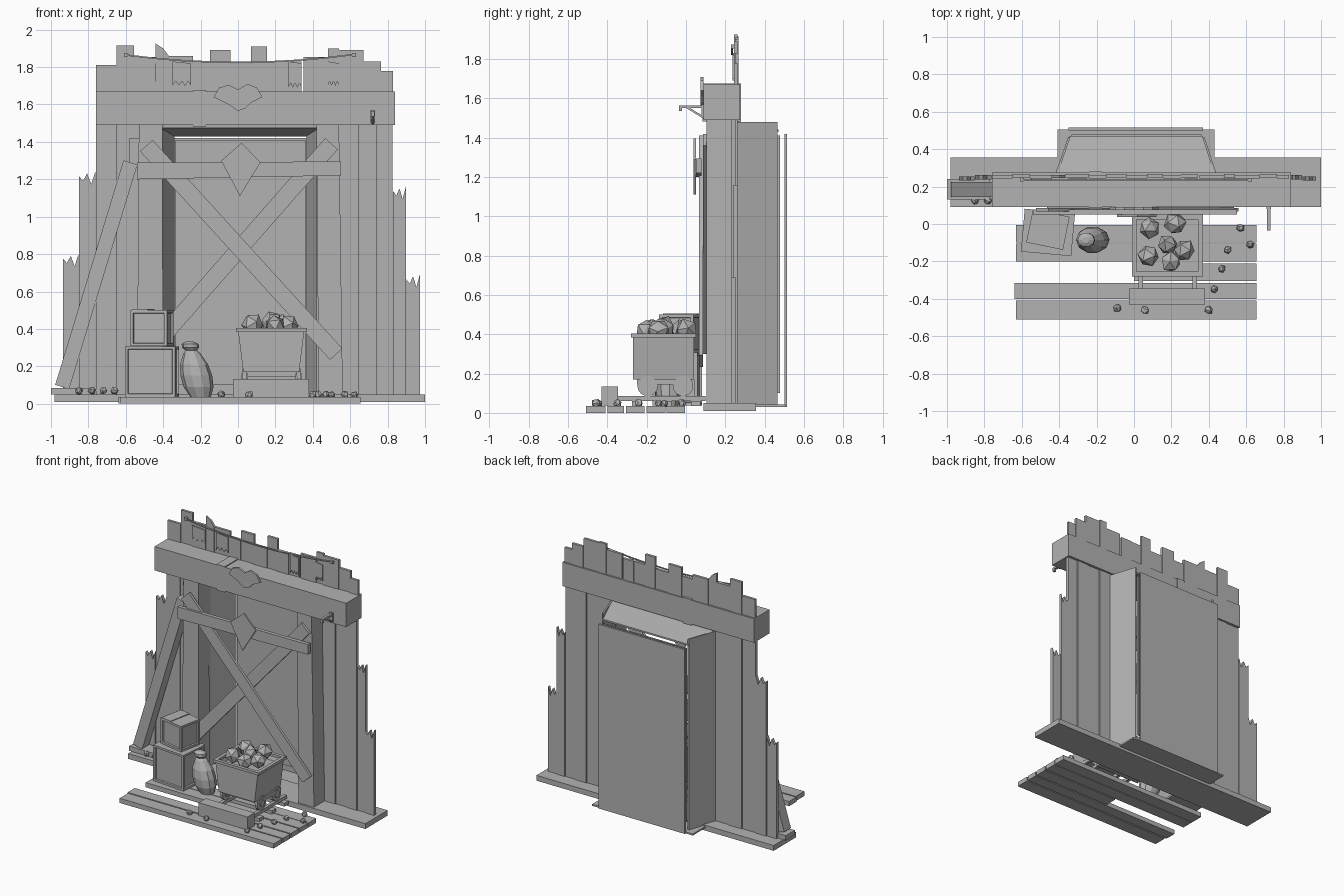
import bpy, bmesh, math, random
from mathutils import Vector, Matrix

old = bpy.data.objects.get("Cube")
if old:
    bpy.data.objects.remove(old)
random.seed(4)

mat = bpy.data.materials.new("plain_grey")
mat.use_nodes = True
GREY = (0.45, 0.45, 0.45, 1)
mat.diffuse_color = GREY
mat.node_tree.nodes["Principled BSDF"].inputs["Base Color"].default_value = GREY


def finish(name, bm):
    bmesh.ops.recalc_face_normals(bm, faces=bm.faces)
    me = bpy.data.meshes.new(name)
    bm.to_mesh(me)
    bm.free()
    me.materials.append(mat)
    ob = bpy.data.objects.new(name, me)
    bpy.context.collection.objects.link(ob)
    return ob


def add_box(bm, x, y, z):
    size = (x[1] - x[0], y[1] - y[0], z[1] - z[0])
    mid = Vector((sum(x) / 2, sum(y) / 2, sum(z) / 2))
    bmesh.ops.create_cube(bm, size=1, matrix=Matrix.Translation(mid) @ Matrix.Diagonal((*size, 1)))


def box(name, x, y, z):
    bm = bmesh.new()
    add_box(bm, x, y, z)
    return finish(name, bm)


def plate(name, outline, y0, y1):
    """Extrude an x-z outline from y0 to y1."""
    bm = bmesh.new()
    face = bm.faces.new([bm.verts.new((x, y0, z)) for x, z in outline])
    new = bmesh.ops.extrude_face_region(bm, geom=[face])["geom"]
    bmesh.ops.translate(bm, vec=(0, y1 - y0, 0), verts=[v for v in new if isinstance(v, bmesh.types.BMVert)])
    return finish(name, bm)


def strut(name, a, b, width, y0, y1):
    """Straight board between two x-z points."""
    a, b = Vector(a), Vector(b)
    d = (b - a).normalized()
    n = Vector((-d.y, d.x)) * width / 2
    return plate(name, [a - n, b - n, b + n, a + n], y0, y1)


def rock(name, loc, r, sub=1):
    bm = bmesh.new()
    bmesh.ops.create_icosphere(bm, subdivisions=sub, radius=r)
    for v in bm.verts:
        v.co *= random.uniform(0.85, 1.1)
    turn = Matrix.Rotation(random.uniform(0, 6), 4, (1, 1, 1))
    bm.transform(Matrix.Translation(loc) @ turn)
    return finish(name, bm)


def ragged(name, x0, x1, z0, z1, y0, y1, rough=0.02):
    """Upright plank with a splintered top."""
    pts = [(x0, z0), (x1, z0)]
    for i in range(5):
        pts.append((x1 + (x0 - x1) * i / 4, z1 - rough * (0, 2.2, 0.3, 1.6, 0.8)[i]))
    return plate(name, pts, y0, y1)


# Ground sill and floor planks
box("ground_sill", (-0.98, 1), (0.09, 0.355), (0.01, 0.05))
box("prop_foot", (-1, -0.77), (0.13, 0.24), (0.05, 0.085))
for i, (x0, y0, y1) in enumerate([(-0.63, -0.51, -0.41), (-0.64, -0.4, -0.315), (0, -0.305, -0.21),
                                  (-0.63, -0.2, -0.105), (-0.63, -0.1, -0.005)]):
    box(f"floor_plank_{i}", (x0, 0.655), (y0, y1), (0, 0.035))

# Wall planks either side of the opening
walls = [(-0.935, -0.85, 0.8), (-0.85, -0.76, 1.24), (-0.76, -0.645, 1.5), (-0.645, -0.53, 1.5),
         (-0.53, -0.405, 1.5), (0.42, 0.54, 1.5), (0.54, 0.65, 1.5), (0.65, 0.745, 1.5),
         (0.745, 0.83, 1.5), (0.83, 0.9, 1.16), (0.9, 0.975, 0.69)]
for i, (x0, x1, top) in enumerate(walls):
    step = 0.006 * (i % 2)
    ragged(f"wall_plank_{i}", x0, x1 - 0.003, 0.05, top, 0.232 + step, 0.255 + step, 0.03 if top < 1.4 else 0)

# Boards standing above the lintel
tops = [(-0.76, -0.65, 1.81), (-0.65, -0.555, 1.915), (-0.555, -0.44, 1.855), (-0.37, -0.24, 1.86),
        (-0.24, -0.15, 1.825), (-0.15, -0.04, 1.89), (-0.04, 0.07, 1.82), (0.07, 0.155, 1.91),
        (0.155, 0.25, 1.83), (0.25, 0.34, 1.83), (0.35, 0.48, 1.855), (0.48, 0.54, 1.9),
        (0.54, 0.67, 1.89), (0.67, 0.765, 1.83), (0.765, 0.83, 1.78)]
for i, (x0, x1, top) in enumerate(tops):
    step = 0.006 * (i % 2)
    box(f"top_board_{i}", (x0, x1), (0.243 + step, 0.262 + step), (1.6, top))
plate("broken_top_board", [(-0.44, 1.6), (-0.37, 1.6), (-0.37, 1.86), (-0.4, 1.9), (-0.44, 1.925)], 0.245, 0.262)
for i, (x0, x1, z0) in enumerate([(-0.55, -0.44, 1.72), (-0.35, -0.25, 1.7), (0.27, 0.34, 1.69), (0.48, 0.54, 1.7)]):
    zig = [(x0 + (x1 - x0) * k / 6, z0 + 0.025 * (k % 2)) for k in range(7)]
    plate(f"splintered_slat_{i}", zig + [(x1, 1.82), (x0, 1.83)], 0.236, 0.243)

# Sagging wire with its pegs
for i in range(8):
    xs = [-0.6 + 1.22 * k / 8 for k in (i, i + 1)]
    strut(f"wire_{i}", *[(x, 1.825 + 0.11 * x * x) for x in xs], 0.008, 0.23, 0.238)
for x in (-0.6, 0.62):
    box("wire_peg", (x - 0.01, x + 0.01), (0.228, 0.25), (1.855, 1.875))

# Lintel with strap, crest and bracket
box("lintel", (-0.76, 0.84), (0.09, 0.275), (1.49, 1.67))
box("lintel_strap", (-0.24, -0.17), (0.085, 0.28), (1.483, 1.677))
plate("lintel_crest", [(-0.13, 1.64), (-0.1, 1.69), (-0.05, 1.705), (0, 1.68), (0.05, 1.71), (0.1, 1.69),
                       (0.13, 1.64), (0.07, 1.61), (0.04, 1.58), (0, 1.565), (-0.05, 1.6)], 0.075, 0.09)
box("bracket_arm", (0.71, 0.73), (-0.03, 0.09), (1.55, 1.565))
box("bracket_mount", (0.708, 0.732), (0.08, 0.09), (1.5, 1.57))
box("bracket_tip", (0.71, 0.73), (-0.035, -0.02), (1.535, 1.565))
brace = box("bracket_brace", (-0.007, 0.007), (-0.055, 0.055), (-0.005, 0.005))
brace.location = (0.72, 0.045, 1.53)
brace.rotation_euler.x = -0.55

# Posts, crosspiece and diagonal braces
plate("right_post", [(-0.54, 0.05), (-0.4, 0.05), (-0.405, 1.49), (-0.53, 1.49)], 0.105, 0.232)
plate("left_post", [(0.43, 0.05), (0.56, 0.05), (0.54, 1.49), (0.42, 1.49)], 0.105, 0.232)
plate("crosspiece", [(-0.54, 1.2), (0.55, 1.22), (0.55, 1.295), (-0.54, 1.29)], 0.05, 0.078)
plate("crosspiece_diamond", [(-0.09, 1.3), (0.02, 1.395), (0.12, 1.29), (0.01, 1.11)], 0.038, 0.05)
strut("front_brace", (-0.49, 1.38), (0.525, 0.265), 0.09, 0.066, 0.086)
strut("rear_brace", (0.5, 1.39), (-0.43, 0.33), 0.09, 0.086, 0.106)
strut("leaning_prop", (-0.575, 1.29), (-0.94, 0.09), 0.078, 0.145, 0.225)
box("prop_peg", (-0.58, -0.53), (0.17, 0.2), (1.28, 1.42))

# Tunnel recess: slanted sides, sloping ceiling, back panel
for s, front, back in (("right", -0.415, -0.34), ("left", 0.435, 0.365)):
    bm = bmesh.new()
    t = 0.012 if back > 0 else -0.012
    plan = [(front, 0.25), (back, 0.465), (back + t, 0.465), (front + t, 0.25)]
    face = bm.faces.new([bm.verts.new((x, y, 0.04)) for x, y in plan])
    new = bmesh.ops.extrude_face_region(bm, geom=[face])["geom"]
    bmesh.ops.translate(bm, vec=(0, 0, 1.44), verts=[v for v in new if isinstance(v, bmesh.types.BMVert)])
    finish(f"{s}_recess_wall", bm)
bm = bmesh.new()
add_box(bm, (-0.415, 0.435), (0.25, 0.47), (1.475, 1.487))
for v in bm.verts:
    if v.co.y > 0.4:
        v.co.z -= 0.045
        v.co.x += 0.07 if v.co.x < 0 else -0.07
finish("recess_ceiling", bm)
box("recess_inner_back", (-0.335, 0.36), (0.465, 0.478), (0.1, 1.41))
box("recess_floor", (-0.41, 0.43), (0.34, 0.505), (0.03, 0.042))
box("recess_back_panel", (-0.35, 0.37), (0.5, 0.515), (0.03, 1.42))


# Crates with recessed panels
def crate(name, size, loc, turn):
    bm = bmesh.new()
    add_box(bm, *[(-s / 2, s / 2) for s in size])
    sides = [f for f in bm.faces if abs(f.normal.z) < 0.5]
    bmesh.ops.inset_individual(bm, faces=sides, thickness=0.022)
    bmesh.ops.inset_individual(bm, faces=sides, thickness=0.003, depth=-0.012)
    bm.transform(Matrix.Translation(loc) @ Matrix.Rotation(turn, 4, "Z"))
    finish(name, bm)


crate("lower_crate", (0.27, 0.23, 0.27), (-0.46, -0.045, 0.172), -0.09)
crate("upper_crate", (0.2, 0.18, 0.193), (-0.46, -0.03, 0.404), -0.2)
crate_lid = box("upper_crate_lid", (-0.09, -0.005), (-0.09, 0.09), (0.5, 0.506))
crate_lid.location, crate_lid.rotation_euler.z = (-0.46, -0.03, 0), -0.2

# Faceted jar leaning to one side
bm = bmesh.new()
jar = [(0.055, 0.036), (0.08, 0.09), (0.085, 0.15), (0.075, 0.21), (0.045, 0.27), (0.03, 0.285),
       (0.045, 0.3), (0.045, 0.32), (0.02, 0.332)]
rings = [[bm.verts.new((-0.2 - 0.2 * (z - 0.036) + r * math.cos(k * math.tau / 10),
                        -0.085 + 0.85 * r * math.sin(k * math.tau / 10), z)) for k in range(10)] for r, z in jar]
for lo, hi in zip(rings, rings[1:]):
    for k in range(10):
        bm.faces.new((lo[k], lo[k - 1], hi[k - 1], hi[k]))
bm.faces.new(rings[0])
bm.faces.new(rings[-1])
finish("jar", bm)

# Mine cart: tapered open bin, rim, chassis, wheels
bm = bmesh.new()
add_box(bm, (0, 0.355), (-0.27, 0.04), (0.17, 0.395))
for v in bm.verts:
    if v.co.z < 0.2:
        v.co.x += 0.028 if v.co.x < 0.1 else -0.028
lid = [f for f in bm.faces if f.normal.z > 0.9]
bmesh.ops.inset_region(bm, faces=lid, thickness=0.02)
bmesh.ops.translate(bm, vec=(0, 0, -0.04), verts=lid[0].verts)
finish("cart_bin", bm)
for y in (-0.28, 0.025):
    box("cart_rim_end", (-0.012, 0.368), (y, y + 0.025), (0.385, 0.405))
for x in (-0.012, 0.343):
    box("cart_rim_side", (x, x + 0.025), (-0.28, 0.05), (0.384, 0.404))
for x in (0.035, 0.325):
    box("cart_frame", (x - 0.012, x + 0.012), (-0.25, 0.03), (0.145, 0.172))
    box("rail", (x - 0.012, x + 0.012), (-0.36, 0.1), (0.06, 0.085))
    for y in (-0.195, -0.015):
        bm = bmesh.new()
        for r, d in ((0.052, 0.02), (0.025, 0.035)):
            bmesh.ops.create_cone(bm, cap_ends=True, segments=14, radius1=r, radius2=r, depth=d)
        bm.transform(Matrix.Translation((x, y, 0.137)) @ Matrix.Rotation(math.pi / 2, 4, "Y"))
        finish("cart_wheel", bm)
for y in (-0.195, -0.015):
    box("cart_axle", (0.03, 0.33), (y - 0.01, y + 0.01), (0.127, 0.147))
for y in (-0.25, -0.1, 0.05):
    box("rail_sleeper", (-0.01, 0.37), (y - 0.025, y + 0.025), (0.035, 0.06))
box("rail_stop", (-0.027, 0.38), (-0.43, -0.345), (0.035, 0.133))

# Ore load and loose stones
for x, y in [(0.08, -0.02), (0.22, 0), (0.08, -0.17), (0.2, -0.2), (0.27, -0.14), (0.18, -0.11)]:
    rock("ore", (x, y, 0.435 if x == 0.18 else 0.42), 0.06)
for x, y in [(0.57, -0.02), (0.62, -0.11), (0.5, -0.14), (0.47, -0.24), (0.43, -0.35), (-0.09, -0.45),
             (0.06, -0.46), (0.4, -0.46)]:
    rock("stone", (x, y, 0.048), 0.023)
for x in (-0.85, -0.78, -0.72, -0.66):
    rock("sill_stone", (x, 0.125, 0.07), 0.022)
